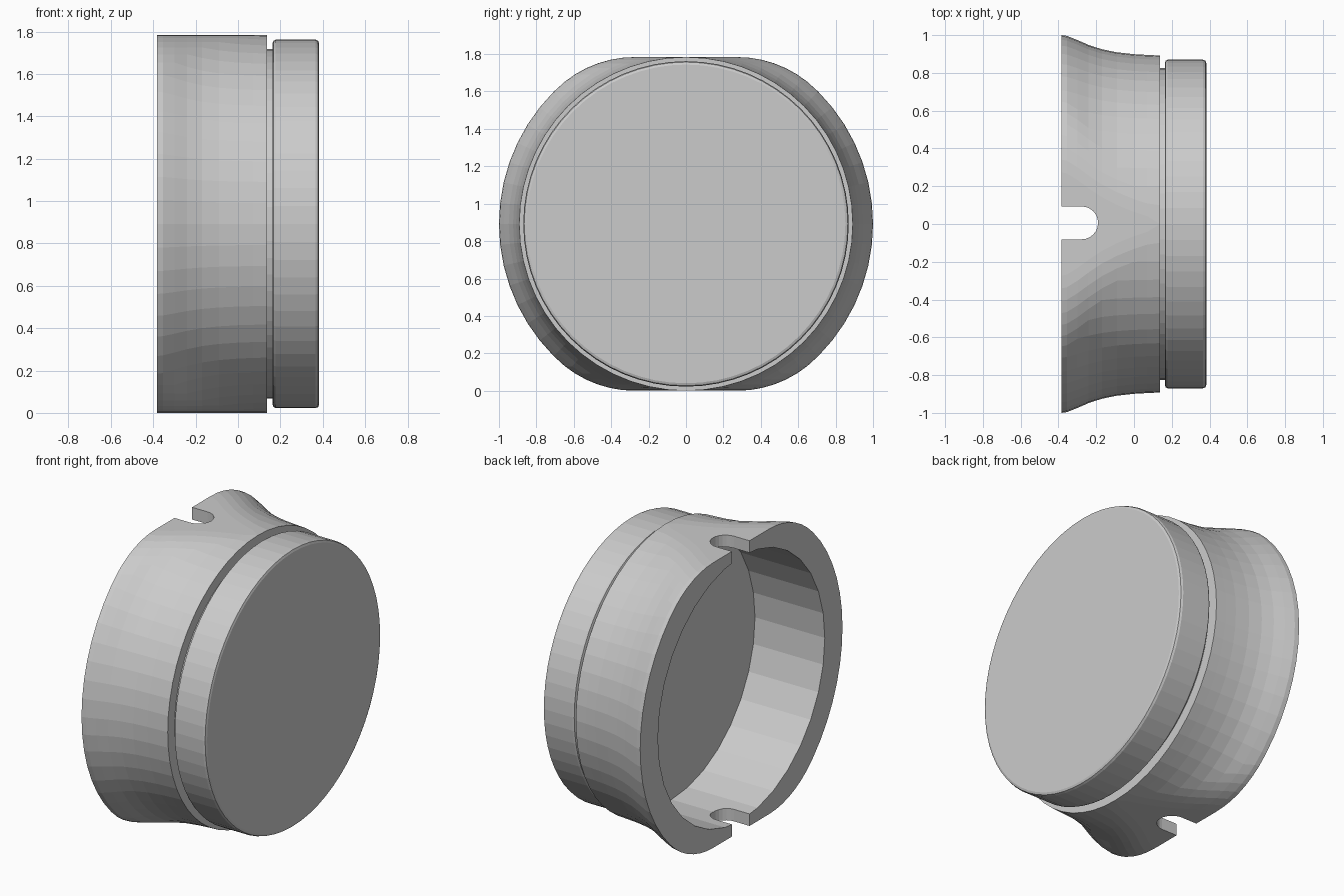
import bpy, bmesh, math

if "Cube" in bpy.data.objects:
    bpy.data.objects.remove(bpy.data.objects["Cube"])

H = 0.892        # half height of the body, also the axis height
FILLET = 0.6     # radius blending the round sides into the flat top and bottom


def loft(name, rings):
    """Skin a list of closed rings (same point count) and cap both ends."""
    bm = bmesh.new()
    rows = [[bm.verts.new(p) for p in ring] for ring in rings]
    n = len(rows[0])
    for a, b in zip(rows, rows[1:]):
        for i in range(n):
            j = (i + 1) % n
            bm.faces.new((a[i], a[j], b[j], b[i]))
    bm.faces.new(rows[0])
    bm.faces.new(rows[-1])
    bmesh.ops.remove_doubles(bm, verts=bm.verts, dist=1e-4)
    bmesh.ops.recalc_face_normals(bm, faces=bm.faces)
    mesh = bpy.data.meshes.new(name)
    bm.to_mesh(mesh)
    bm.free()
    ob = bpy.data.objects.new(name, mesh)
    bpy.context.collection.objects.link(ob)
    return ob


def circle(x, r, n):
    return [(x, r * math.cos(2 * math.pi * i / n), H + r * math.sin(2 * math.pi * i / n))
            for i in range(n)]


def flattened(x, r, n=14):
    """Circle of radius r trimmed to the body height with soft corners."""
    d, h = max(r - FILLET, H - FILLET), H - FILLET
    limit = math.asin(min(1, h / d))
    quarter = []
    for i in range(n + 1):
        a = math.pi / 2 * i / n
        c = min(a, limit)
        quarter.append((d * math.cos(c) + FILLET * math.cos(a),
                        d * math.sin(c) + FILLET * math.sin(a)))
    back = quarter[::-1]
    return ([(x, y, H + z) for y, z in quarter] + [(x, -y, H + z) for y, z in back] +
            [(x, -y, H - z) for y, z in quarter] + [(x, y, H - z) for y, z in back])


def cut(target, cutter):
    cutter.hide_render = True
    mod = target.modifiers.new("cut", 'BOOLEAN')
    mod.operation = 'DIFFERENCE'
    mod.solver = 'EXACT'
    mod.object = cutter
    bpy.context.view_layer.objects.active = target
    bpy.ops.object.modifier_apply(modifier=mod.name)
    bpy.data.objects.remove(cutter)


# flared body
profile = [(-0.383, 1.0), (-0.355, 0.996), (-0.30, 0.974), (-0.24, 0.948), (-0.17, 0.925),
           (-0.09, 0.909), (0.0, 0.899), (0.07, 0.895), (0.138, 0.892)]
body = loft("body", [flattened(x, r) for x, r in profile])

# round recess in the back
cut(body, loft("bore_cutter", [circle(-0.6, 0.825, 32), circle(0.1, 0.825, 32)]))

# rounded slots through the top and bottom wall
w, mid, end = 0.087, 0.006, -0.19
slot = [(-0.6, mid - w)] + [
    (end - w + w * math.cos(a), mid + w * math.sin(a))
    for a in (math.pi * (i / 12 - 0.5) for i in range(13))] + [(-0.6, mid + w)]
cut(body, loft("slot_cutter", [[(x, y, z) for x, y in slot] for z in (-0.2, 2.0)]))

# recessed neck between body and cap
loft("neck", [circle(0.125, 0.825, 64), circle(0.18, 0.825, 64)])

# cap disc with softened rims
cap = [(0.164, 0.855), (0.168, 0.865), (0.178, 0.87), (0.365, 0.87), (0.378, 0.865), (0.383, 0.852)]
loft("cap", [circle(x, r, 64) for x, r in cap])
